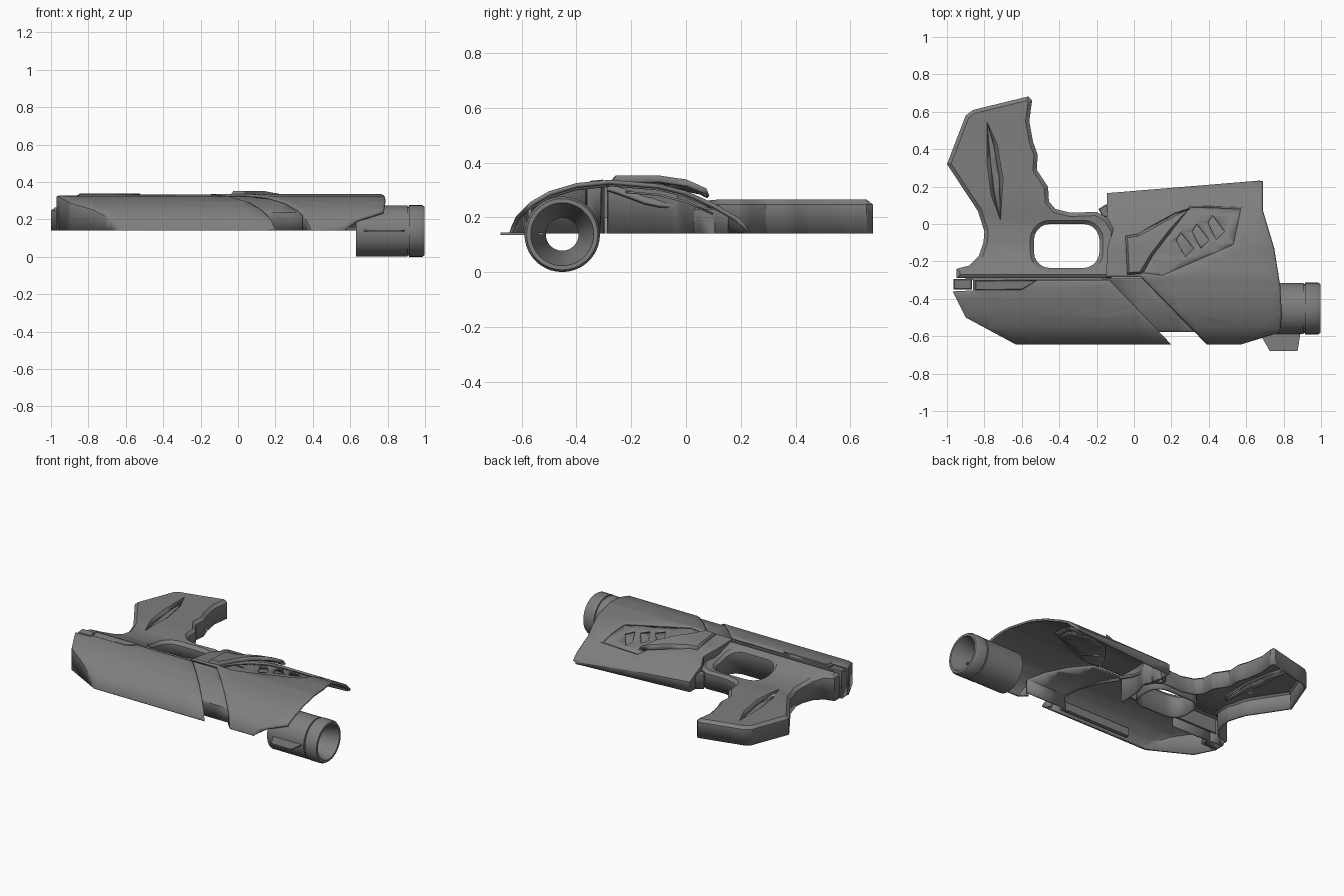
import bpy, bmesh, math
from mathutils import Vector

if "Cube" in bpy.data.objects:
    bpy.data.objects.remove(bpy.data.objects["Cube"])

BASE = 0.14
grey = bpy.data.materials.new("matte_grey")
grey.use_nodes = True
COLOUR = (0.21, 0.21, 0.21, 1)
grey.diffuse_color = COLOUR
grey.node_tree.nodes["Principled BSDF"].inputs["Base Color"].default_value = COLOUR

# Arched cross-section of the body (y, z)
ARCH = [(-0.65, 0.14), (-0.62, 0.205), (-0.57, 0.255), (-0.5, 0.295), (-0.4, 0.325),
        (-0.28, 0.337), (-0.1, 0.322), (0, 0.297), (0.1, 0.252), (0.19, 0.2), (0.24, 0.15)]


def lerp_table(table, t):
    for (a, za), (b, zb) in zip(table, table[1:]):
        if t <= b:
            return za + (zb - za) * max(0, t - a) / (b - a)
    return table[-1][1]


def arch(offset=0):
    return lambda x, y: lerp_table(ARCH, y) + offset


def frame_height(x, y):
    return lerp_table([(-0.29, 0.325), (-0.24, 0.31), (-0.13, 0.268), (0, 0.255), (0.12, 0.265)], y)


def wedge_height(x, y):
    return lerp_table(ARCH, y) + 0.016 + 0.026 * max(0, min(1, (x - 0.02) / 0.2))


def finish(obj, angle=32):
    obj.data.materials.append(grey)
    bpy.ops.object.select_all(action="DESELECT")
    obj.select_set(True)
    bpy.context.view_layer.objects.active = obj
    bpy.ops.object.shade_smooth_by_angle(angle=math.radians(angle))
    return obj


def new_object(name, bm):
    mesh = bpy.data.meshes.new(name)
    bm.to_mesh(mesh)
    bm.free()
    obj = bpy.data.objects.new(name, mesh)
    bpy.context.collection.objects.link(obj)
    return obj


def offset_loop(loop, dist):
    """Mitred parallel copy of a closed loop: positive shrinks it, negative grows it."""
    pts = [Vector(p) for p in loop]
    n = len(pts)
    area = sum(pts[i - 1].x * pts[i].y - pts[i].x * pts[i - 1].y for i in range(n))
    side = dist if area > 0 else -dist
    out = []
    for i, p in enumerate(pts):
        d1 = (p - pts[i - 1]).normalized()
        d2 = (pts[(i + 1) % n] - p).normalized()
        normal = Vector((-d1.y - d2.y, d1.x + d2.x))
        out.append(p + normal * side / max(0.5, 1 + d1.dot(d2)))
    return out


def panel(name, outline, height, holes=(), wall=None, rim=0.012, drop=0.006, thick=0.014):
    """Fill an outline, drape it over a height rule, drop walls and thicken inward."""
    bm = bmesh.new()
    fill_edges = []
    for loop, sign in [(outline, 1)] + [(h, -1) for h in holes]:
        inner = offset_loop(loop, rim * sign)
        vi = [bm.verts.new((x, y, 0)) for x, y in inner]
        fill_edges += [bm.edges.new((vi[i - 1], vi[i])) for i in range(len(vi))]
        # Softened rim around each loop
        if rim:
            vo = [bm.verts.new((x, y, -drop)) for x, y in loop]
            for i in range(len(vi)):
                bm.faces.new((vo[i - 1], vo[i], vi[i], vi[i - 1]))
    bmesh.ops.triangle_fill(bm, edges=fill_edges, use_beauty=True, normal=(0, 0, 1))
    cuts = [((0, y, 0), (0, 1, 0)) for y, z in ARCH]
    cuts += [((0, i * 0.05, 0), (0, 1, 0)) for i in range(-13, 14)]
    cuts += [((i * 0.2 + 0.03, 0, 0), (1, 0, 0)) for i in range(-5, 6)]
    for co, no in cuts:
        bmesh.ops.bisect_plane(bm, geom=bm.verts[:] + bm.edges[:] + bm.faces[:],
                               plane_co=co, plane_no=no)
    bmesh.ops.remove_doubles(bm, verts=bm.verts[:], dist=0.002)
    for v in bm.verts:
        v.co.z = max(v.co.z + height(v.co.x, v.co.y), BASE + 0.002)
    if wall:
        edges = [e for e in bm.edges if e.is_boundary and all(wall(v.co.x, v.co.y) for v in e.verts)]
        made = bmesh.ops.extrude_edge_only(bm, edges=edges)["geom"]
        for v in made:
            if isinstance(v, bmesh.types.BMVert):
                v.co.z = BASE
    bmesh.ops.recalc_face_normals(bm, faces=bm.faces[:])
    bm.normal_update()
    if sum(f.normal.z * f.calc_area() for f in bm.faces) < 0:
        bmesh.ops.reverse_faces(bm, faces=bm.faces[:])
    obj = new_object(name, bm)
    solid = obj.modifiers.new("thickness", "SOLIDIFY")
    solid.thickness = thick
    solid.offset = -1
    return finish(obj)


def lathe(name, profile, centre, sides=40):
    """Spin a closed (x, radius) profile about the x axis."""
    bm = bmesh.new()
    rings = []
    for i in range(sides):
        a = 2 * math.pi * i / sides
        rings.append([bm.verts.new(centre + Vector((x, r * math.cos(a), r * math.sin(a))))
                      for x, r in profile])
    for i in range(sides):
        p, q = rings[i - 1], rings[i]
        for j in range(len(profile)):
            bm.faces.new((p[j - 1], p[j], q[j], q[j - 1]))
    bmesh.ops.recalc_face_normals(bm, faces=bm.faces[:])
    return finish(new_object(name, bm))


def prism(name, outline, z0, z1):
    bm = bmesh.new()
    face = bm.faces.new([bm.verts.new((x, y, z0)) for x, y in outline])
    made = bmesh.ops.extrude_face_region(bm, geom=[face])["geom"]
    for v in made:
        if isinstance(v, bmesh.types.BMVert):
            v.co.z = z1
    bmesh.ops.recalc_face_normals(bm, faces=bm.faces[:])
    return finish(new_object(name, bm))


def stadium(x0, x1, y0, y1, r, steps=5):
    pts = []
    for cx, cy, start in ((x1 - r, y1 - r, 0), (x0 + r, y1 - r, 90),
                          (x0 + r, y0 + r, 180), (x1 - r, y0 + r, 270)):
        for i in range(steps + 1):
            a = math.radians(start + 90 * i / steps)
            pts.append((cx + r * math.cos(a), cy + r * math.sin(a)))
    return pts


# Rear upper shell
panel("rear_shell",
      [(-0.97, -0.36), (-0.9, -0.5), (-0.63, -0.645), (0.2, -0.645), (0.0, -0.435),
       (-0.13, -0.3), (-0.86, -0.3), (-0.86, -0.355)],
      arch(), wall=lambda x, y: x < -0.55 or y < -0.6)
panel("rear_tab", [(-0.965, -0.294), (-0.965, -0.35), (-0.865, -0.35), (-0.865, -0.294)],
      arch(-0.008), wall=lambda x, y: True, rim=0.006)
panel("rear_trim", [(-0.85, -0.352), (-0.6, -0.352), (-0.52, -0.303), (-0.85, -0.303)],
      arch(0.003), rim=0.004, drop=0.003, thick=0.006)

# Recessed band between the two shells
panel("middle_band", [(-0.17, -0.29), (0.08, -0.577), (0.38, -0.577), (0.08, -0.29)],
      arch(-0.012), rim=0, wall=lambda x, y: y < -0.57)

# Front shell with a recessed side panel
recess = [(0.57, 0.08), (0.3, 0.09), (0.1, -0.17), (0.05, -0.26), (0.15, -0.275), (0.53, -0.11)]
panel("front_shell",
      [(0.39, -0.645), (0.57, -0.645), (0.78, -0.58), (0.79, -0.48), (0.782, -0.33),
       (0.75, -0.13), (0.69, 0.07), (0.69, 0.228), (0.67, 0.232), (-0.145, 0.165),
       (-0.145, 0.04), (-0.11, -0.03), (-0.14, -0.12), (-0.15, -0.287), (0.04, -0.287)],
      arch(), holes=[recess], rim=0.01,
      wall=lambda x, y: x < -0.1 or (y > 0.15 and x < 0.685) or (y < -0.6 and x < 0.58))

# Slotted floor of the recess, with a lower floor under the slots
slots = [[(0.225 + i * 0.085, -0.085 + i * 0.047), (0.25 + i * 0.085, -0.045 + i * 0.047),
          (0.32 + i * 0.083, -0.13 + i * 0.045), (0.275 + i * 0.083, -0.175 + i * 0.045)]
         for i in range(3)]
panel("side_panel", offset_loop(recess, -0.008), arch(-0.014), holes=slots, rim=0, thick=0.01)
panel("slot_floor", [(0.17, -0.13), (0.25, 0.03), (0.42, 0.1), (0.55, 0.04), (0.52, -0.09), (0.27, -0.22)],
      arch(-0.036), rim=0, thick=0.008)

# Raised wedge beside the recess
panel("side_wedge", [(-0.04, -0.275), (-0.05, -0.06), (0.02, -0.05), (0.22, 0.06),
                     (0.3, 0.085), (0.2, -0.04), (0.1, -0.17), (0.04, -0.27)],
      wedge_height, rim=0.015, drop=0.022)
panel("front_clip", [(-0.19, 0.08), (-0.15, 0.105), (-0.13, 0.105), (-0.12, 0.03), (-0.17, 0.04)],
      lambda x, y: 0.235, wall=lambda x, y: True, rim=0.006)

# Grip and trigger frame in one piece, with a side cut-out in the grip
trigger_hole = stadium(-0.535, -0.185, -0.235, 0, 0.085)
inlay = [(-0.785, 0.54), (-0.75, 0.42), (-0.72, 0.24), (-0.715, 0.03), (-0.745, 0.16), (-0.765, 0.32)]
panel("grip_frame",
      [(-0.95, -0.29), (-0.95, -0.24), (-0.88, -0.222), (-0.83, -0.17), (-0.805, -0.1),
       (-0.8, -0.04), (-0.835, 0.07), (-1, 0.32), (-0.9, 0.58), (-0.86, 0.61),
       (-0.565, 0.682), (-0.545, 0.66), (-0.56, 0.55), (-0.54, 0.44), (-0.515, 0.37),
       (-0.52, 0.29), (-0.46, 0.2), (-0.455, 0.12), (-0.42, 0.08), (-0.34, 0.06),
       (-0.2, 0.065), (-0.14, 0.03), (-0.1, -0.04), (-0.12, -0.29)],
      frame_height, holes=[trigger_hole, inlay], rim=0.02, drop=0.018,
      wall=lambda x, y: (y > -0.288 or x < -0.94) and not (x > -0.13 and y < -0.05)
      and not (-0.79 < x < -0.7 and 0 < y < 0.55))
panel("grip_inlay", offset_loop(inlay, -0.012),
      lambda x, y: frame_height(x, y) - 0.026, rim=0, thick=0.008)

# Barrel with a groove and a funnel bore
lathe("barrel", [(0.63, 0.136), (0.905, 0.136), (0.907, 0.13), (0.913, 0.13), (0.915, 0.138),
                 (0.985, 0.138), (0.998, 0.13), (0.998, 0.115), (0.8, 0.06), (0.63, 0.06)],
      Vector((0, -0.452, 0.138)))
prism("barrel_plate", [(0.64, -0.52), (0.67, -0.58), (0.725, -0.678), (0.875, -0.678), (0.9, -0.52)],
      0.136, 0.144)

# Inner rails
prism("side_rail", [(-0.45, -0.61), (-0.45, -0.585), (0.08, -0.585), (0.08, -0.61)], 0.145, 0.2)
prism("centre_rib", [(-0.9, -0.3), (-0.9, -0.285), (-0.15, -0.285), (-0.15, -0.3)], 0.2, 0.318)
